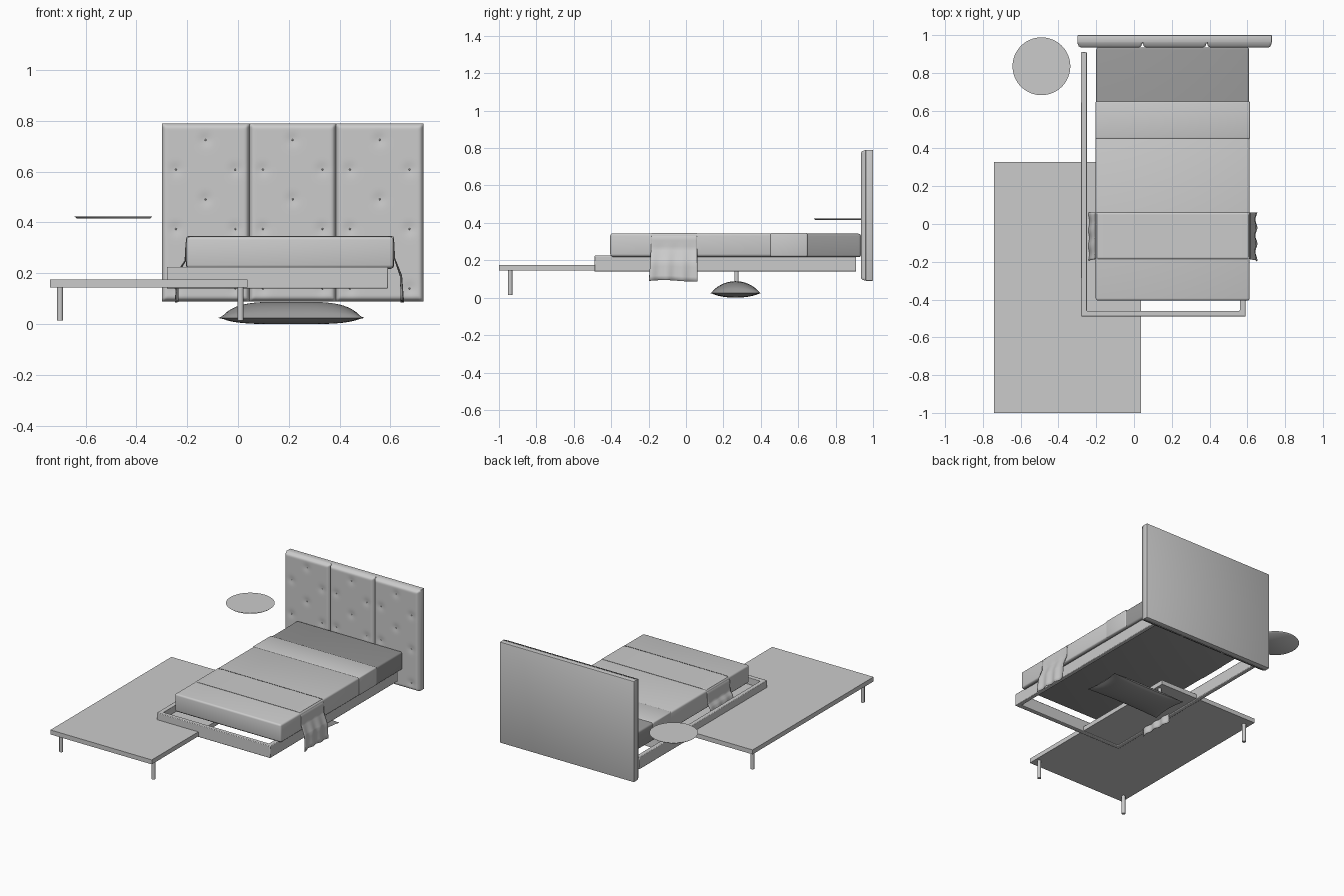
import bpy, bmesh, math
from mathutils import Vector, Matrix

if "Cube" in bpy.data.objects:
    bpy.data.objects.remove(bpy.data.objects["Cube"], do_unlink=True)


def material(name, value):
    m = bpy.data.materials.new(name)
    m.use_nodes = True
    colour = (value, value, value, 1)
    m.diffuse_color = colour
    m.node_tree.nodes["Principled BSDF"].inputs["Base Color"].default_value = colour
    return m


light = material("light grey", 0.6)
dark = material("dark grey", 0.31)


def finish(name, bm, mat, angle=40):
    bmesh.ops.recalc_face_normals(bm, faces=bm.faces)
    mesh = bpy.data.meshes.new(name)
    bm.to_mesh(mesh)
    bm.free()
    ob = bpy.data.objects.new(name, mesh)
    bpy.context.collection.objects.link(ob)
    mesh.materials.append(mat)
    bpy.ops.object.select_all(action='DESELECT')
    ob.select_set(True)
    bpy.context.view_layer.objects.active = ob
    bpy.ops.object.shade_smooth_by_angle(angle=math.radians(angle))
    return ob


def box(name, low, high, mat, bevel=0, segments=3):
    bm = bmesh.new()
    bmesh.ops.create_cube(bm, size=1)
    low, high = Vector(low), Vector(high)
    for v in bm.verts:
        v.co = Vector([(low[i] + high[i]) / 2 + v.co[i] * (high[i] - low[i]) for i in range(3)])
    if bevel:
        bmesh.ops.bevel(bm, geom=bm.edges[:], offset=bevel, segments=segments,
                        profile=0.5, affect='EDGES')
    return finish(name, bm, mat)


def cylinder(name, centre, r_low, r_high, height, mat, sides):
    bm = bmesh.new()
    bmesh.ops.create_cone(bm, cap_ends=True, segments=sides, radius1=r_low, radius2=r_high,
                          depth=height, matrix=Matrix.Translation(centre))
    return finish(name, bm, mat)


def surface(bm, nu, nv, func):
    """Grid of quads through func(u, v), with u and v from 0 to 1."""
    rows = [[bm.verts.new(func(i / nu, j / nv)) for j in range(nv + 1)] for i in range(nu + 1)]
    for a, b in zip(rows, rows[1:]):
        for j in range(nv):
            bm.faces.new((a[j], b[j], b[j + 1], a[j + 1]))


# Headboard backing
Z0, Z1 = 0.09, 0.79
box("headboard_back", (-0.30, 0.96, Z0), (0.73, 1.0, Z1), light, 0.004, 2)

# Tufted headboard cushions with small buttons on a checkerboard lattice
seams = (-0.30, 0.045, 0.385, 0.73)
step = 0.117
for n, (x0, x1) in enumerate(zip(seams, seams[1:])):
    mid = (x0 + x1) / 2
    buttons = [(mid + i * step, 0.14 + k * step) for k in range(6) for i in (-1, 0, 1)
               if (i + k) % 2]

    def cushion(u, v):
        x, z = x0 + u * (x1 - x0), Z0 + v * (Z1 - Z0)
        edge = min(x - x0, x1 - x, z - Z0, Z1 - z)
        t = min(edge / 0.02, 1)
        puff = 0.025 * math.sqrt(1 - (1 - t) ** 2)
        dent = sum(math.exp(-((x - a) ** 2 + (z - b) ** 2) / 0.0006) for a, b in buttons)
        return (x, 0.96 - puff + 0.004 * dent, z)

    bm = bmesh.new()
    surface(bm, 48, 96, cushion)
    for a, b in buttons:
        bmesh.ops.create_icosphere(bm, subdivisions=1, radius=0.004,
                                   matrix=Matrix.Translation((a, 0.939, b)))
    finish(f"headboard_cushion_{n + 1}", bm, light, 60)

# Mattress, bed cover and folded cover band
box("mattress", (-0.20, -0.40, 0.217), (0.61, 0.935, 0.342), dark, 0.012)
box("bed_cover", (-0.203, -0.405, 0.221), (0.612, 0.47, 0.344), light, 0.012)
box("cover_fold", (-0.204, 0.45, 0.220), (0.614, 0.65, 0.346), light, 0.008)

# U-shaped bed frame
bm = bmesh.new()
outer = [(-0.28, 0.91), (-0.28, -0.49), (0.59, -0.49), (0.59, 0.91)]
inner = [(0.56, 0.91), (0.56, -0.46), (-0.25, -0.46), (-0.25, 0.91)]
ring = [bm.verts.new((x, y, 0.14)) for x, y in outer + inner]
faces = [bm.faces.new((ring[i], ring[i + 1], ring[6 - i], ring[7 - i])) for i in range(3)]
up = bmesh.ops.extrude_face_region(bm, geom=faces)
bmesh.ops.translate(bm, vec=(0, 0, 0.085),
                    verts=[g for g in up["geom"] if isinstance(g, bmesh.types.BMVert)])
frame = finish("bed_frame", bm, light)
bev = frame.modifiers.new("soft_edges", 'BEVEL')
bev.width, bev.segments, bev.limit_method = 0.004, 2, 'ANGLE'

# Throw draped across the bed
path = [Vector(p) for p in (
    (-0.243, 0.09), (-0.24, 0.17), (-0.225, 0.225), (-0.209, 0.25), (-0.207, 0.32),
    (-0.197, 0.344), (-0.16, 0.347), (0.57, 0.347), (0.605, 0.345), (0.616, 0.32),
    (0.617, 0.26), (0.63, 0.225), (0.643, 0.19), (0.648, 0.09))]


def drape(u, v):
    s = u * (len(path) - 1)
    i = min(int(s), len(path) - 2)
    p = path[i].lerp(path[i + 1], s - i)
    hang = max(0, (0.3 - p.y) / 0.2)
    side = 1 if p.x > 0.2 else -1
    ripple = 0.005 * hang * math.sin(v * 19 + side)
    y = -0.185 + 0.245 * v - 0.012 * hang * (1 - v)
    return (p.x + ripple, y, p.y + 0.004 * hang * math.sin(v * 5))


bm = bmesh.new()
surface(bm, 52, 24, drape)
throw = finish("throw", bm, light, 60)
throw.modifiers.new("cloth_thickness", 'SOLIDIFY').thickness = 0.003

# Low table with round legs
box("table_top", (-0.74, -1.0, 0.145), (0.038, 0.327, 0.176), light)
for side, x in (("right", -0.70), ("left", 0.01)):
    for end, y in (("front", -0.94), ("back", 0.27)):
        cylinder(f"table_leg_{end}_{side}", (x, y, 0.08), 0.012, 0.012, 0.132, light, 20)

# Round side table top
cylinder("round_top", (-0.49, 0.835, 0.419), 0.143, 0.153, 0.008, light, 64)


# Pillow lying under the bed
def pillow_half(lift):
    def func(u, v):
        a, b = 2 * u - 1, 2 * v - 1
        swell = max(0, (1 - a ** 4) * (1 - b * b)) ** 0.7
        x = 0.21 + 0.29 * a * (1 - 0.06 * (1 - b * b))
        y = 0.265 + 0.135 * b * (1 - 0.08 * (1 - a * a))
        return (x, y, 0.024 + lift * swell)
    return func


bm = bmesh.new()
surface(bm, 32, 24, pillow_half(0.064))
surface(bm, 32, 24, pillow_half(-0.024))
bmesh.ops.remove_doubles(bm, verts=bm.verts, dist=0.0001)
finish("pillow", bm, dark, 60)
